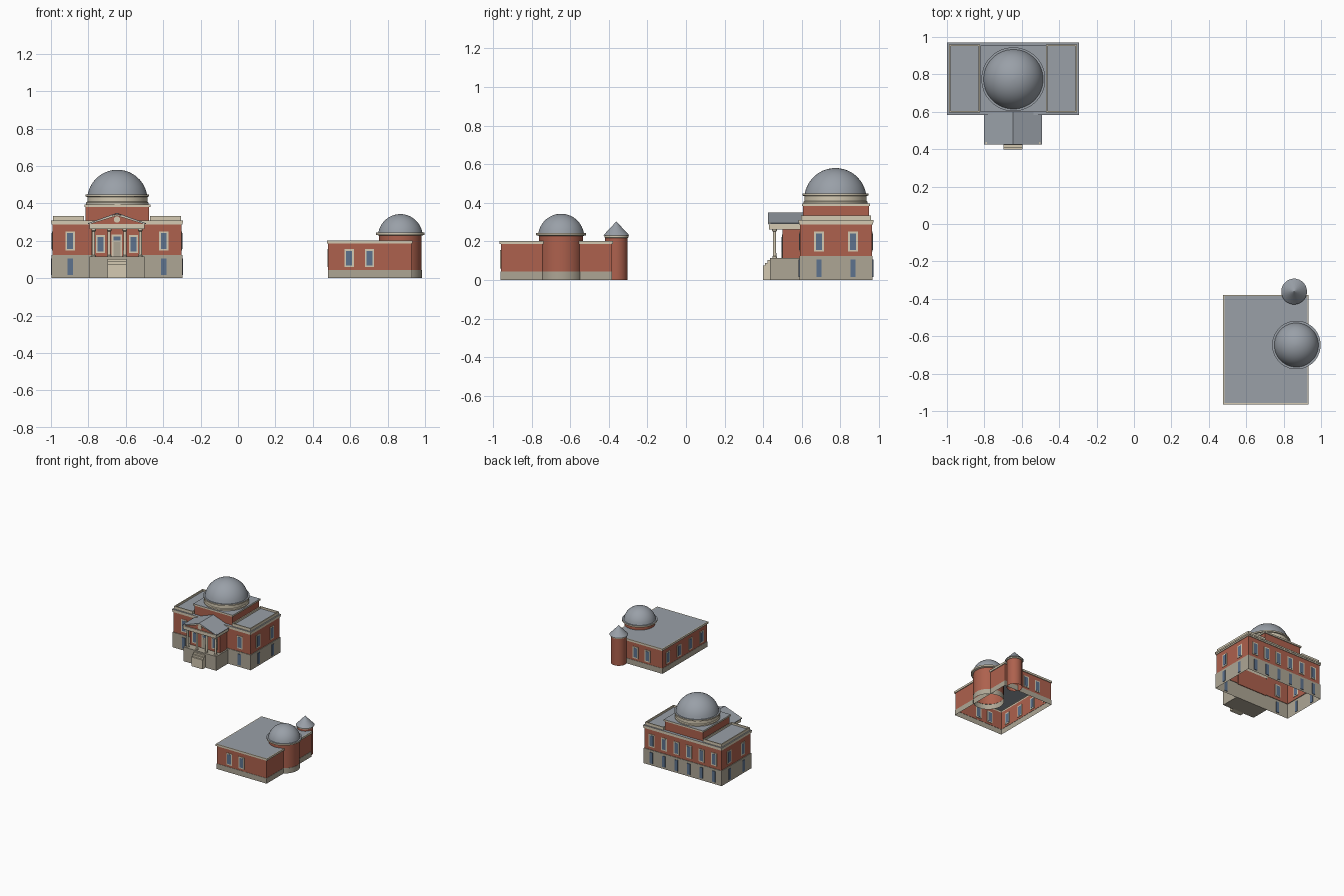
import bpy, bmesh, math
from math import pi, sin, cos, sqrt

cube = bpy.data.objects.get("Cube")
if cube:
    bpy.data.objects.remove(cube, do_unlink=True)


def material(name, r, g, b):
    m = bpy.data.materials.new(name)
    m.use_nodes = True
    m.diffuse_color = (r, g, b, 1)
    m.node_tree.nodes["Principled BSDF"].inputs["Base Color"].default_value = (r, g, b, 1)
    return m


BRICK, STONE, TRIM, ROOF, GLASS = range(5)
MATS = [material("red brick", .42, .12, .075),
        material("grey stone", .42, .38, .30),
        material("cream trim", .66, .59, .45),
        material("slate roof", .32, .35, .39),
        material("window glass", .11, .17, .27)]


def finish(name, bm, smooth=False):
    bmesh.ops.remove_doubles(bm, verts=bm.verts, dist=1e-6)
    mesh = bpy.data.meshes.new(name)
    bm.to_mesh(mesh)
    bm.free()
    for m in MATS:
        mesh.materials.append(m)
    ob = bpy.data.objects.new(name, mesh)
    bpy.context.collection.objects.link(ob)
    if smooth:
        bpy.ops.object.select_all(action='DESELECT')
        ob.select_set(True)
        bpy.context.view_layer.objects.active = ob
        bpy.ops.object.shade_smooth_by_angle(angle=math.radians(32))
    return ob


def loft(name, cx, cy, rings, cap=None, n=4, bottom=False):
    """Stack of rings (half x, half y, z, colour of the band below)."""
    bm = bmesh.new()
    k = sqrt(2) if n == 4 else 1
    angles = [(i + .5) * 2 * pi / n for i in range(n)]
    prev = None
    for hx, hy, z, mat in rings:
        ring = [bm.verts.new((cx + hx * k * cos(a), cy + hy * k * sin(a), z)) for a in angles]
        if prev:
            for i in range(n):
                j = (i + 1) % n
                bm.faces.new((prev[i], prev[j], ring[j], ring[i])).material_index = mat
        elif bottom:
            bm.faces.new(ring[::-1]).material_index = rings[1][3]
        prev = ring
    if cap is not None:
        bm.faces.new(prev).material_index = cap
    return finish(name, bm, n > 4)


def lathe(name, cx, cy, profile, cap=None, n=32):
    return loft(name, cx, cy, [(r, r, z, m) for r, z, m in profile], cap, n)


def box(name, x0, x1, y0, y1, z0, z1, mat):
    hx, hy = (x1 - x0) / 2, (y1 - y0) / 2
    return loft(name, x0 + hx, y0 + hy, [(hx, hy, z0, mat), (hx, hy, z1, mat)], mat, bottom=True)


def prism(name, points, y0, y1, mat):
    """Front profile in x, z (counter-clockwise) pushed back along y."""
    bm = bmesh.new()
    f = [bm.verts.new((x, y0, z)) for x, z in points]
    b = [bm.verts.new((x, y1, z)) for x, z in points]
    bm.faces.new(f)
    bm.faces.new(b[::-1])
    for i in range(len(f)):
        bm.faces.new((f[i - 1], b[i - 1], b[i], f[i]))
    for face in bm.faces:
        face.material_index = mat
    return finish(name, bm)


def plate(name, x, y, z0, z1, w, along_x, depth, mat):
    hx, hy = (w / 2, depth) if along_x else (depth, w / 2)
    return box(name, x - hx, x + hx, y - hy, y + hy, z0, z1, mat)


def window(x, y, z0, z1, along_x):
    plate("window_frame", x, y, z0, z1, .05, along_x, .0035, TRIM)
    plate("window_pane", x, y, z0 + .009, z1 - .009, .032, along_x, .0048, GLASS)


def dome(r, z, start, steps=10):
    a0 = math.asin((start - z) / r)
    angles = [a0 + (pi / 2 - a0) * i / steps for i in range(steps)]
    return [(r * cos(a), z + r * sin(a), ROOF) for a in angles] + [(.004, z + r, ROOF)]


# ---- Main hall: base, walls, cornice ----
MX, MY = -.647, .777
loft("main_hall", MX, MY, [
    (.35, .19, 0, STONE), (.35, .19, .123, STONE), (.345, .186, .123, STONE),
    (.345, .186, .287, BRICK), (.35, .191, .287, TRIM), (.35, .191, .298, TRIM),
    (.353, .194, .298, TRIM), (.353, .194, .31, TRIM)], ROOF)

# Parapets around both wings
for side, s in (("right", -1), ("left", 1)):
    loft(side + "_parapet", MX + s * .26, MY, [
        (.083, .182, .31, TRIM), (.083, .182, .333, TRIM),
        (.075, .174, .333, TRIM), (.075, .174, .318, TRIM)], ROOF)

# Square attic and round dome
loft("attic", MX + .002, MY, [
    (.17, .17, .31, BRICK), (.17, .17, .382, BRICK),
    (.177, .177, .382, TRIM), (.177, .177, .395, TRIM)], ROOF)
lathe("main_dome", MX + .002, MY - .003, [
    (.167, .395, TRIM), (.167, .405, TRIM), (.161, .41, TRIM), (.161, .435, TRIM),
    (.171, .437, TRIM), (.171, .448, TRIM)] + dome(.162, .418, .448), ROOF, 40)

# Main hall windows
def main_bay(x, y, along_x):
    window(x, y, .147, .25, along_x)


def basement_pane(x, y, along_x):
    plate("basement_window", x, y, .016, .105, .027, along_x, .004, GLASS)


for s in (-1, 1):
    main_bay(MX + s * .25, MY - .186, True)
    basement_pane(MX + s * .25, MY - .19, True)
    for t in (-.088, .088):
        main_bay(MX + s * .345, MY + t, False)
        basement_pane(MX + s * .35, MY + t, False)
for i in range(6):
    x = MX + (i - 2.5) * .112
    main_bay(x, MY + .186, True)
    basement_pane(x, MY + .19, True)

# ---- Portico ----
box("portico_base", MX - .147, MX + .147, .435, .59, 0, .115, STONE)
box("vestibule", MX - .135, MX + .135, .5, .595, .115, .262, BRICK)
box("entablature", MX - .147, MX + .147, .43, .595, .262, .289, TRIM)
for s in (-1, 1):
    window(MX + s * .088, .5, .135, .23, True)
    for i, d in enumerate((.042, .125)):
        x = MX + s * d
        lathe("portico_column", x, .459, [
            (.012, .115, TRIM), (.012, .122, TRIM), (.009, .124, TRIM),
            (.008, .25, TRIM), (.013, .254, TRIM), (.013, .263, TRIM)], TRIM, 12)
plate("door_frame", MX, .5, .115, .235, .056, True, .0035, TRIM)
plate("door", MX, .5, .115, .195, .036, True, .0045, STONE)
plate("door_transom", MX, .5, .203, .222, .036, True, .0045, GLASS)


def chevron(half, low, high, thick):
    return [(MX - half, low), (MX, high - thick), (MX + half, low),
            (MX + half, low + thick), (MX, high), (MX - half, low + thick)]


prism("tympanum", [(MX - .145, .289), (MX + .145, .289), (MX, .345)], .437, .6, BRICK)
prism("pediment_trim", chevron(.148, .288, .343, .009), .428, .438, TRIM)
prism("portico_roof", chevron(.155, .289, .35, .005), .425, .612, ROOF)
medal = lathe("pediment_medallion", 0, 0, [(.017, 0, TRIM), (.017, .006, TRIM)], TRIM, 20)
medal.rotation_euler = (pi / 2, 0, 0)
medal.location = (MX, .438, .314)

# Entrance steps
for y, z in ((.398, .074), (.41, .089), (.423, .103)):
    box("entrance_step", MX - .05, MX + .05, y, .44, 0, z, TRIM)

# ---- Annex ----
AX, AY = .705, -.672
loft("annex", AX, AY, [
    (.225, .289, 0, STONE), (.225, .289, .043, STONE), (.223, .287, .043, STONE),
    (.223, .287, .187, BRICK), (.229, .293, .187, TRIM), (.229, .293, .203, TRIM),
    (.222, .286, .203, TRIM)], ROOF)
for x in (.594, .703):
    window(x, AY - .287, .06, .155, True)
    window(x + .02, AY + .287, .06, .155, True)
for i in range(4):
    window(AX - .223, AY + (i - 1.5) * .144, .06, .155, False)

# Domed round tower
lathe("domed_tower", .868, -.647, [
    (.116, 0, STONE), (.116, .043, STONE), (.114, .043, STONE), (.114, .228, BRICK),
    (.13, .232, TRIM), (.13, .244, TRIM)] + dome(.12, .223, .244), ROOF)

# Small turret with cone roof
lathe("turret", .856, -.361, [
    (.058, 0, BRICK), (.058, .218, BRICK), (.063, .22, TRIM), (.063, .23, TRIM),
    (.069, .23, ROOF), (.001, .302, ROOF)], ROOF, 24)
